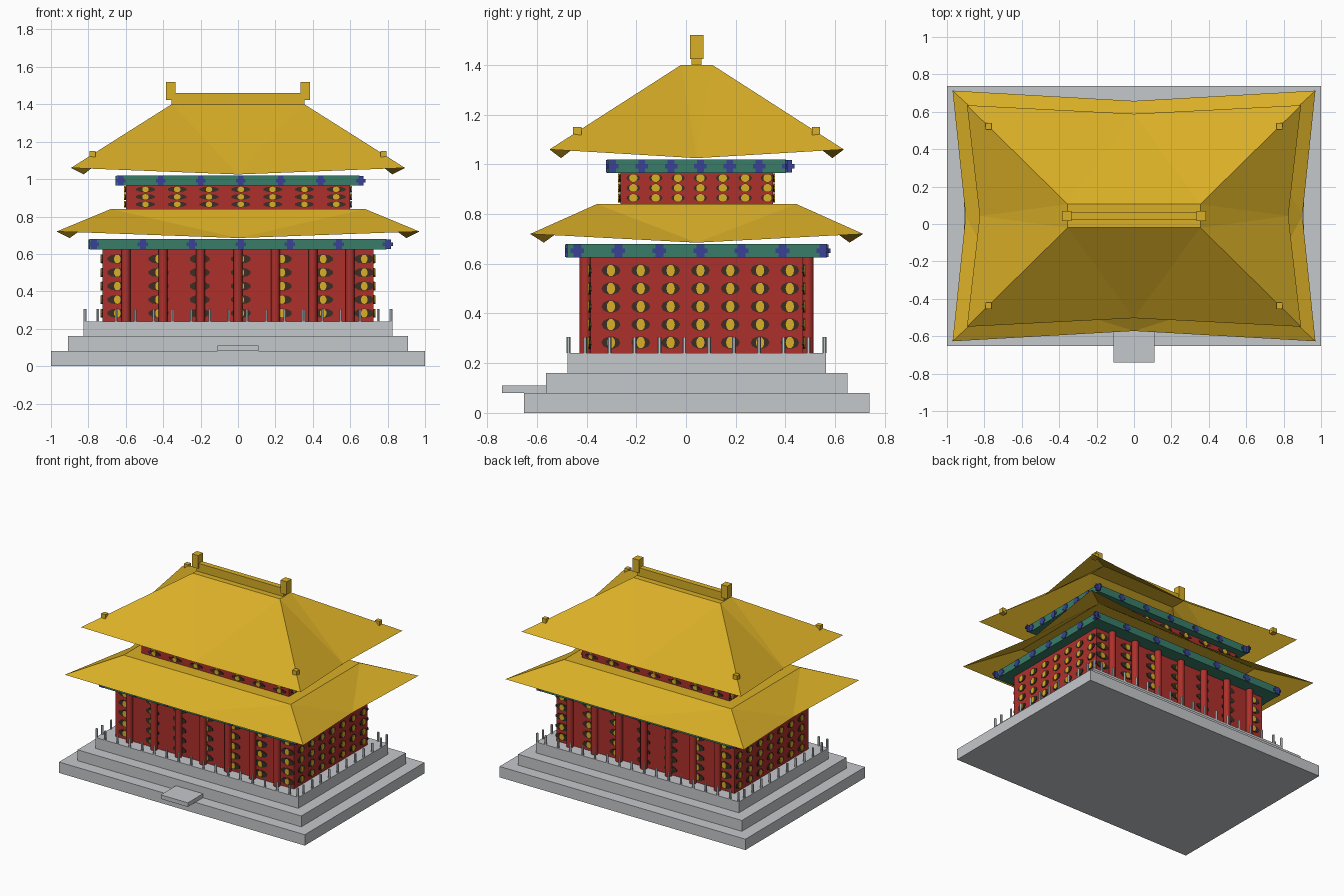
import bpy, bmesh, math
from mathutils import Matrix

cube = bpy.data.objects.get("Cube")
if cube:
    bpy.data.objects.remove(cube, do_unlink=True)

CY = 0.043      # depth centre of the building
SHIFT = 0.015   # slight sideways offset of the ornament rows


def material(name, rgb):
    m = bpy.data.materials.new(name)
    m.use_nodes = True
    m.diffuse_color = (*rgb, 1)
    m.node_tree.nodes["Principled BSDF"].inputs["Base Color"].default_value = (*rgb, 1)
    return m


GOLD = material("golden_tile", (0.70, 0.43, 0.02))
RED = material("red_lacquer", (0.42, 0.03, 0.025))
STONE = material("pale_stone", (0.56, 0.58, 0.60))
GREEN = material("green_beam", (0.04, 0.20, 0.135))
BLUE = material("blue_bracket", (0.04, 0.055, 0.30))
DARK = material("dark_lattice", (0.045, 0.027, 0.018))


def finish(bm, name, mat):
    bmesh.ops.recalc_face_normals(bm, faces=bm.faces)
    me = bpy.data.meshes.new(name)
    bm.to_mesh(me)
    bm.free()
    me.materials.append(mat)
    ob = bpy.data.objects.new(name, me)
    bpy.context.collection.objects.link(ob)
    return ob


def add_box(bm, centre, size):
    bmesh.ops.create_cube(bm, size=1, matrix=Matrix.Translation(centre) @ Matrix.Diagonal((*size, 1)))


def boxes(name, mat, items):
    bm = bmesh.new()
    for centre, size in items:
        add_box(bm, centre, size)
    return finish(bm, name, mat)


def slab(name, mat, hx, hy, z0, z1):
    return boxes(name, mat, [((0, CY, (z0 + z1) / 2), (2 * hx, 2 * hy, z1 - z0))])


def posts(name, mat, spots, radius, z0, z1, sides):
    bm = bmesh.new()
    for x, y in spots:
        bmesh.ops.create_cone(bm, cap_ends=True, segments=sides, radius1=radius, radius2=radius,
                              depth=z1 - z0, matrix=Matrix.Translation((x, y, (z0 + z1) / 2)))
    ob = finish(bm, name, mat)
    for p in ob.data.polygons:
        p.use_smooth = sides > 8 and abs(p.normal.z) < 0.5
    return ob


def wall_discs(name, mat, hx, hy, step_x, step_y, rows, wide_x, wide_y, tall, thick):
    """Rows of thin oval plates on all four walls, seven to a row."""
    bm = bmesh.new()
    for z in rows:
        for i in range(-3, 4):
            for s in (-1, 1):
                faces = (((SHIFT + i * step_x, CY + s * hy, z), (wide_x, tall), "X"),
                         ((s * hx, CY + SHIFT + i * step_y, z), (wide_y, tall), "Y"))
                for pos, (w, h), axis in faces:
                    turn = Matrix.Rotation(math.pi / 2, 4, axis)
                    scale = (w, 1, h) if axis == "X" else (1, w, h)
                    mat4 = Matrix.Translation(pos) @ Matrix.Diagonal((*scale, 1)) @ turn
                    bmesh.ops.create_cone(bm, cap_ends=True, segments=10, radius1=0.5,
                                          radius2=0.5, depth=2 * thick, matrix=mat4)
    return finish(bm, name, mat)


def brackets(name, mat, hx, hy, step_x, step_y, z, width, height, proud):
    items = []
    for i in range(-3, 4):
        for s in (-1, 1):
            items.append(((SHIFT + i * step_x, CY + s * hy, z), (width, 2 * proud, height)))
            items.append(((s * hx, CY + SHIFT + i * step_y, z), (2 * proud, width, height)))
    return boxes(name, mat, items)


def roof(name, top, corner, mid, z_top, z_corner, z_mid):
    """Hipped roof shell whose corners sweep outward and upward."""
    bm = bmesh.new()
    signs = [(-1, -1), (1, -1), (1, 1), (-1, 1)]
    mids = [(0, -1), (1, 0), (0, 1), (-1, 0)]
    ring = lambda half, z, sg: [bm.verts.new((half[0] * a, CY + half[1] * b, z)) for a, b in sg]
    t, c, m = ring(top, z_top, signs), ring(corner, z_corner, signs), ring(mid, z_mid, mids)
    for i in range(4):
        j = (i + 1) % 4
        bm.faces.new((t[i], c[i], m[i]))
        bm.faces.new((t[i], m[i], t[j]))
        bm.faces.new((t[j], m[i], c[j]))
    bm.faces.new(t)
    return finish(bm, name, GOLD)


# Stone terrace with entrance step and railing posts
slab("terrace_lower", STONE, 1.0, 0.695, 0, 0.08)
slab("terrace_middle", STONE, 0.91, 0.607, 0.08, 0.16)
slab("terrace_upper", STONE, 0.825, 0.52, 0.16, 0.24)
boxes("entrance_step", STONE, [((0, -0.65, 0.095), (0.22, 0.18, 0.03))])
rail = [(-0.75 + 0.1 * i, CY + s * 0.515) for i in range(16) for s in (-1, 1)]
rail += [(s * 0.818, CY - 0.45 + 0.1 * i) for i in range(10) for s in (-1, 1)]
rail += [(a * 0.818, CY + b * 0.515) for a in (-1, 1) for b in (-1, 1)]
posts("railing_posts", STONE, rail, 0.008, 0.24, 0.305, 6)

# Lower storey
slab("lower_walls", RED, 0.725, 0.428, 0.24, 0.63)
spots = [(0.2 * i, CY + s * 0.447) for i in range(-3, 4) for s in (-1, 1)]
posts("columns", RED, spots, 0.024, 0.24, 0.63, 12)
rows = [0.283 + 0.0725 * i for i in range(5)]
wall_discs("lower_lattice", DARK, 0.725, 0.428, 0.22, 0.12, rows, 0.11, 0.076, 0.05, 0.005)
wall_discs("lower_lattice_centres", GOLD, 0.725, 0.428, 0.22, 0.12, rows, 0.036, 0.034, 0.048, 0.009)
slab("lower_beam", GREEN, 0.795, 0.525, 0.625, 0.68)
brackets("lower_brackets", BLUE, 0.795, 0.525, 0.262, 0.165, 0.652, 0.032, 0.05, 0.005)
brackets("lower_bracket_arms", BLUE, 0.795, 0.525, 0.262, 0.165, 0.652, 0.055, 0.018, 0.004)
roof("lower_roof", (0.68, 0.402), (0.97, 0.67), (0.90, 0.615), 0.84, 0.72, 0.685)

# Upper storey
slab("upper_walls", RED, 0.6, 0.307, 0.82, 0.97)
rows = [0.865 + 0.04 * i for i in range(3)]
wall_discs("upper_lattice", DARK, 0.6, 0.307, 0.17, 0.09, rows, 0.105, 0.055, 0.03, 0.005)
wall_discs("upper_lattice_centres", GOLD, 0.6, 0.307, 0.17, 0.09, rows, 0.035, 0.034, 0.036, 0.009)
slab("upper_beam", GREEN, 0.65, 0.36, 0.965, 1.02)
brackets("upper_brackets", BLUE, 0.65, 0.36, 0.214, 0.118, 0.992, 0.028, 0.05, 0.005)
brackets("upper_bracket_arms", BLUE, 0.65, 0.36, 0.214, 0.118, 0.992, 0.05, 0.018, 0.004)
roof("upper_roof", (0.355, 0.063), (0.893, 0.592), (0.825, 0.546), 1.4, 1.06, 1.025)

# Ridge and roof ornaments
boxes("ridge", GOLD, [((0, CY, 1.43), (0.71, 0.04, 0.06))])
boxes("ridge_end_ornaments", GOLD, [((s * 0.36, CY, 1.472), (0.05, 0.055, 0.096)) for s in (-1, 1)])
boxes("hip_ornaments", GOLD, [((a * 0.778, CY + b * 0.48, 1.133), (0.034, 0.034, 0.036))
                              for a in (-1, 1) for b in (-1, 1)])
